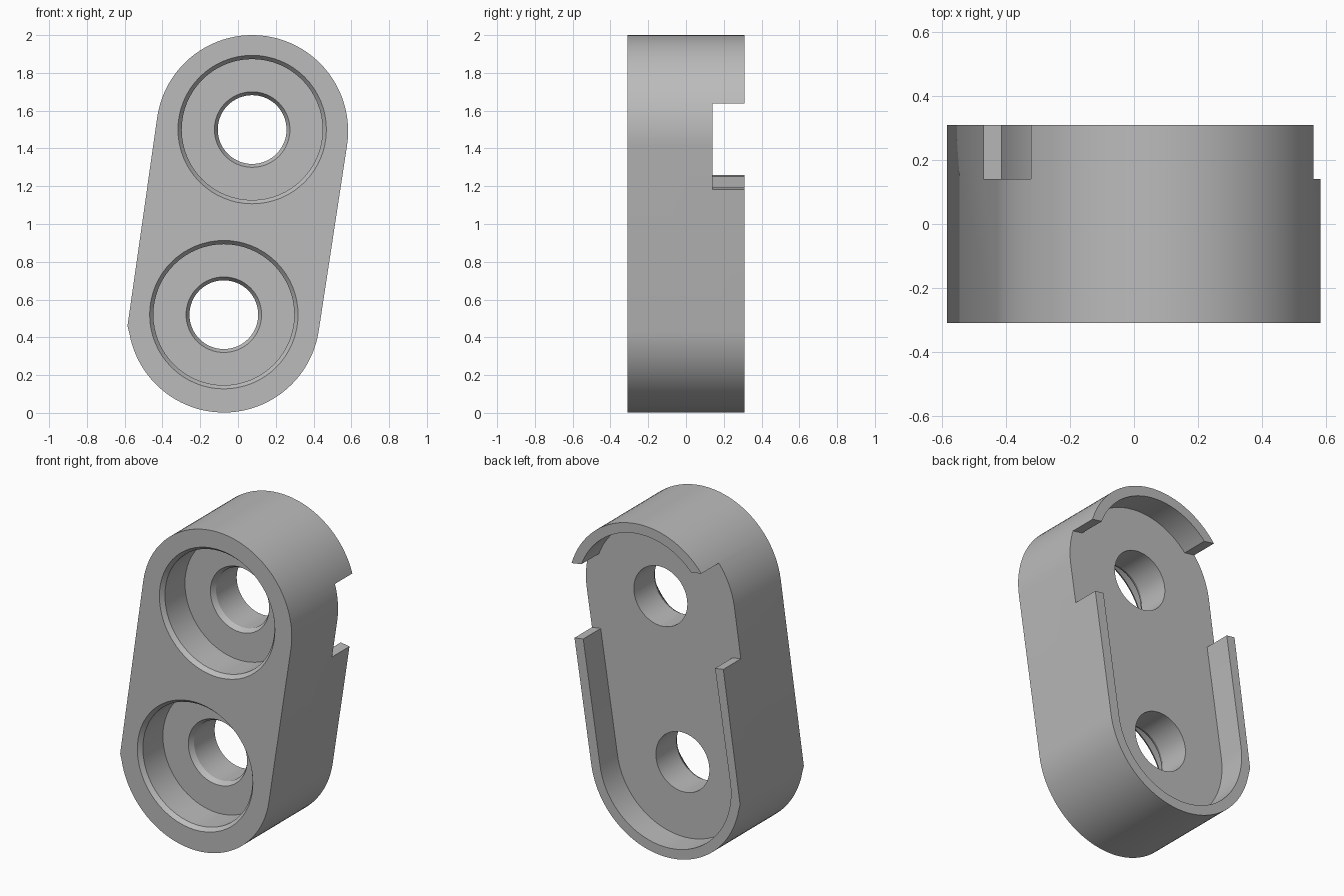
import bpy, bmesh, math
from mathutils import Vector

if "Cube" in bpy.data.objects:
    bpy.data.objects.remove(bpy.data.objects["Cube"], do_unlink=True)

TOP, BOTTOM = Vector((0.075, 1.492)), Vector((-0.075, 0.51))
RADIUS, WALL = 0.508, 0.06
FRONT, FLOOR, BACK = -0.31, 0.14, 0.31


def finish(name, bm):
    bmesh.ops.recalc_face_normals(bm, faces=bm.faces)
    mesh = bpy.data.meshes.new(name)
    bm.to_mesh(mesh)
    bm.free()
    ob = bpy.data.objects.new(name, mesh)
    bpy.context.collection.objects.link(ob)
    return ob


def prism(name, points, y0, y1):
    """Extrude an x-z outline along y."""
    bm = bmesh.new()
    face = bm.faces.new([bm.verts.new((x, y0, z)) for x, z in points])
    ext = bmesh.ops.extrude_face_region(bm, geom=[face])
    verts = [g for g in ext["geom"] if isinstance(g, bmesh.types.BMVert)]
    bmesh.ops.translate(bm, verts=verts, vec=(0, y1 - y0, 0))
    return finish(name, bm)


def turned(name, centre, profile, steps=64):
    """Stack of rings (radius, y) about a y-parallel axis."""
    bm = bmesh.new()
    rings = []
    for r, y in profile:
        rings.append([bm.verts.new((centre[0] + r * math.cos(2 * math.pi * i / steps), y,
                                    centre[1] + r * math.sin(2 * math.pi * i / steps)))
                      for i in range(steps)])
    for a, b in zip(rings, rings[1:]):
        for i in range(steps):
            j = (i + 1) % steps
            bm.faces.new((a[i], a[j], b[j], b[i]))
    bm.faces.new(rings[0])
    bm.faces.new(rings[-1])
    return finish(name, bm)


def arc(centre, r, start, end, steps=48):
    return [(centre.x + r * math.cos(start + (end - start) * i / steps),
             centre.y + r * math.sin(start + (end - start) * i / steps))
            for i in range(steps + 1)]


def outline(r, corner=None):
    """Slanted rounded-end link outline, optionally with a slight lower corner."""
    axis = TOP - BOTTOM
    side = math.atan2(axis.y, axis.x) - math.pi / 2
    points = arc(TOP, r, side, side + math.pi)
    start = side + math.pi
    if corner:
        points.append(corner)
        start = math.radians(190)
    return points + arc(BOTTOM, r, start, side + 2 * math.pi)


# Main body
body = prism("link_body", outline(RADIUS, (-0.585, 0.46)), FRONT, BACK)

# Rear recess, wall gaps, stepped bores
cutters = [
    prism("rear_recess_cutter", outline(RADIUS - WALL), FLOOR, BACK + 0.1),
    prism("left_gap_cutter", [(0.40, 1.205), (0.7, 1.16), (0.7, 1.615), (0.40, 1.665)],
          FLOOR, BACK + 0.2),
    prism("right_gap_cutter", [(-0.3, 1.235), (-0.7, 1.295), (-0.7, 1.87), (-0.2, 1.79)],
          FLOOR, BACK + 0.2),
]
bore = [(0.413, FRONT - 0.025), (0.393, FRONT), (0.373, FRONT + 0.025), (0.373, -0.09),
        (0.2, -0.09), (0.182, -0.06), (0.182, 0.25)]
for label, centre in (("upper", (0.075, 1.5)), ("lower", (-0.075, 0.52))):
    cutters.append(turned(label + "_bore_cutter", centre, bore))

bpy.context.view_layer.objects.active = body
for cutter in cutters:
    cutter.hide_render = True
    mod = body.modifiers.new("cut", "BOOLEAN")
    mod.operation = "DIFFERENCE"
    mod.solver = "EXACT"
    mod.object = cutter
    bpy.ops.object.modifier_apply(modifier=mod.name)
    bpy.data.objects.remove(cutter, do_unlink=True)

# Single grey material
grey = bpy.data.materials.new("plain_grey")
grey.use_nodes = True
colour = (0.5, 0.5, 0.5, 1)
grey.diffuse_color = colour
grey.node_tree.nodes["Principled BSDF"].inputs["Base Color"].default_value = colour
body.data.materials.clear()
body.data.materials.append(grey)

bpy.ops.object.select_all(action="DESELECT")
body.select_set(True)
bpy.ops.object.shade_smooth_by_angle(angle=math.radians(25))
